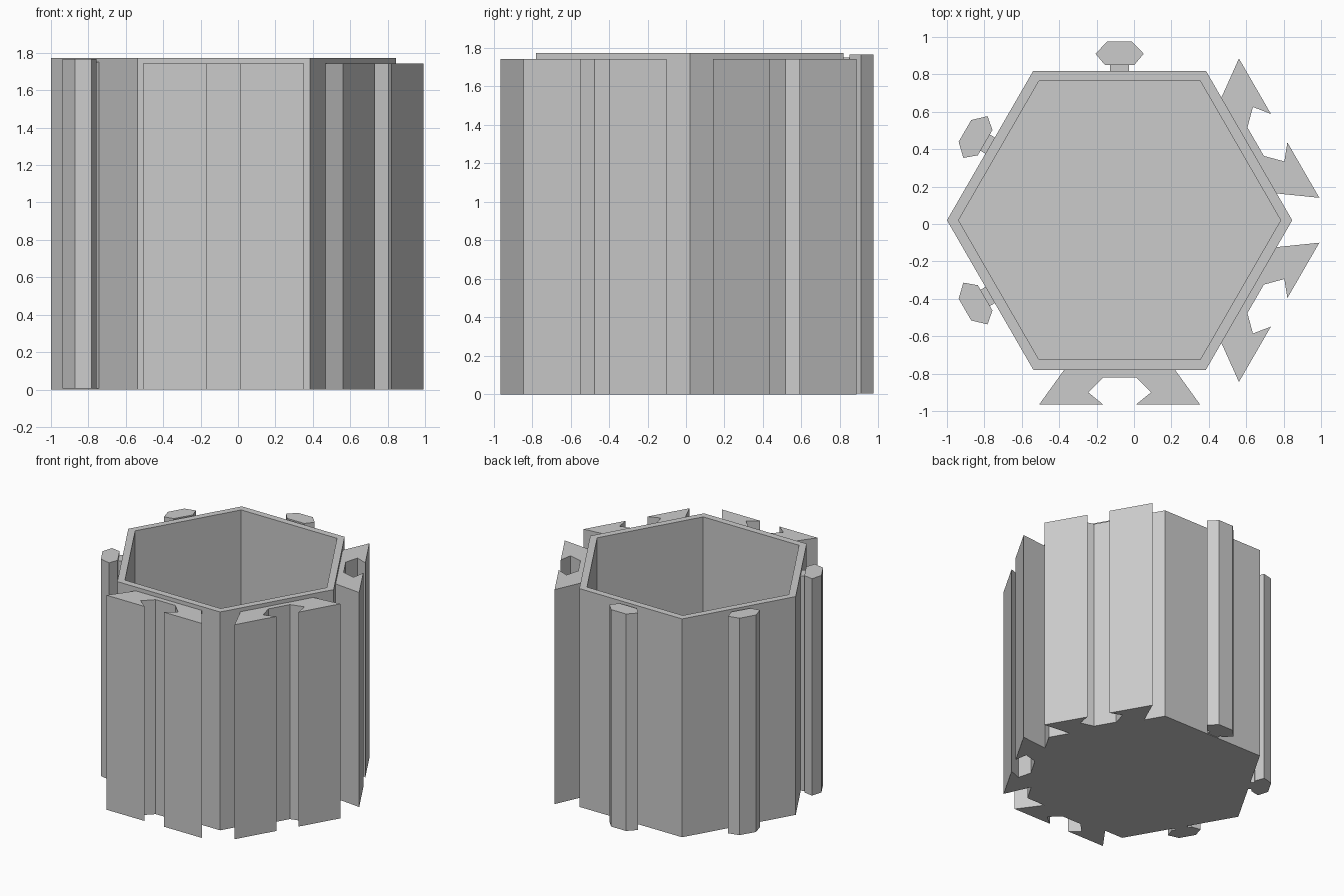
import bpy, bmesh, math
from mathutils import Matrix, Vector

cube = bpy.data.objects.get("Cube")
if cube:
    bpy.data.objects.remove(cube, do_unlink=True)

CENTRE = Vector((-0.077, 0.02, 0))
RADIUS, INNER, HEIGHT, FLOOR = 0.923, 0.861, 1.773, 0.05

grey = bpy.data.materials.new("plain grey")
grey.use_nodes = True
grey.diffuse_color = (0.6, 0.6, 0.6, 1)
grey.node_tree.nodes["Principled BSDF"].inputs["Base Color"].default_value = grey.diffuse_color


def finish(name, bm, angle=0):
    """Turn a bmesh into a flat shaded object, rotated about the cup axis."""
    bm.transform(Matrix.Translation(CENTRE) @ Matrix.Rotation(math.radians(angle), 4, "Z"))
    bmesh.ops.recalc_face_normals(bm, faces=bm.faces)
    mesh = bpy.data.meshes.new(name)
    bm.to_mesh(mesh)
    bm.free()
    mesh.materials.append(grey)
    obj = bpy.data.objects.new(name, mesh)
    bpy.context.collection.objects.link(obj)
    return obj


def extrude_profile(name, half, bottom, top, angle):
    """Mirror a half profile across x = 0 and extrude it upward."""
    outline = half + [(-x, y) for x, y in reversed(half)]
    bm = bmesh.new()
    face = bm.faces.new([bm.verts.new((x, y, bottom)) for x, y in outline])
    grown = bmesh.ops.extrude_face_region(bm, geom=[face], use_keep_orig=True)
    verts = [g for g in grown["geom"] if isinstance(g, bmesh.types.BMVert)]
    bmesh.ops.translate(bm, verts=verts, vec=(0, 0, top - bottom))
    return finish(name, bm, angle)


# Hexagonal cup: rings up the outside, over the rim and down the inside
bm = bmesh.new()
rings = []
for radius, z in ((RADIUS, 0), (RADIUS, HEIGHT), (INNER, HEIGHT), (INNER, FLOOR)):
    rings.append([bm.verts.new((radius * math.cos(math.radians(60 * i)),
                                radius * math.sin(math.radians(60 * i)), z))
                  for i in range(6)])
for low, high in zip(rings, rings[1:]):
    for i in range(6):
        j = (i + 1) % 6
        bm.faces.new((low[i], low[j], high[j], high[i]))
bm.faces.new(rings[0])
bm.faces.new(rings[-1])
finish("hexagonal_cup", bm)

# Slotted connectors on the front and the two right-hand sides
socket = [(0.285, -0.775), (0.3, -0.805), (0.43, -0.985), (0.088, -0.985),
          (0.168, -0.92), (0.088, -0.84)]
for name, angle in (("front", 0), ("front_right", 60), ("back_right", 120)):
    extrude_profile(name + "_socket", socket, 0, 1.742, angle)

# Rails with hexagonal heads on the back and the two left-hand sides
head = [(0.078, 0.83), (0.129, 0.89), (0.067, 0.955)]
stem = [(0.05, 0.775), (0.05, 0.835)]
for name, angle in (("back", 0), ("back_left", 60), ("front_left", 120)):
    extrude_profile(name + "_rail_head", head, 0.005, 1.767, angle)
    extrude_profile(name + "_rail_stem", stem, 0.005, 1.75, angle)
